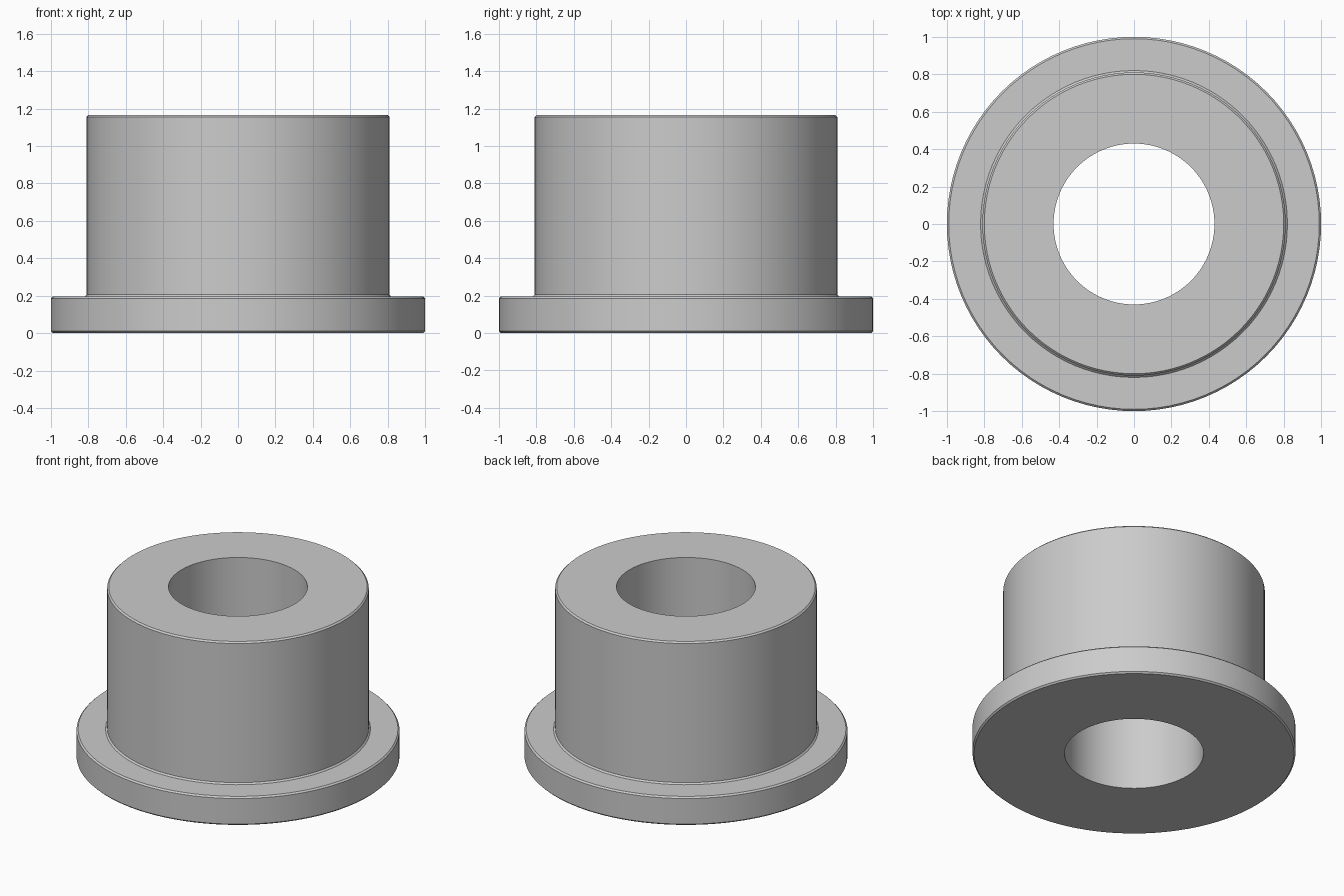
import bpy
import bmesh
import math
from mathutils import Matrix, Vector

cube = bpy.data.objects.get("Cube")
if cube:
    bpy.data.objects.remove(cube, do_unlink=True)

SEGMENTS = 96
BORE, BODY, FLANGE = 0.43, 0.81, 1.0
FLANGE_TOP, HEIGHT = 0.195, 1.165
EDGE = 0.01


def make_material(name, colour):
    mat = bpy.data.materials.new(name)
    mat.use_nodes = True
    mat.diffuse_color = colour
    mat.node_tree.nodes["Principled BSDF"].inputs["Base Color"].default_value = colour
    return mat


def lathe(name, profile, mat):
    """Revolve a closed (radius, height) profile around the z axis."""
    bm = bmesh.new()
    verts = [bm.verts.new((r, 0, z)) for r, z in profile]
    edges = [bm.edges.new((v, verts[(i + 1) % len(verts)])) for i, v in enumerate(verts)]
    bmesh.ops.spin(bm, geom=verts + edges, cent=(0, 0, 0), axis=(0, 0, 1),
                   angle=math.tau, steps=SEGMENTS, use_merge=True)
    bmesh.ops.remove_doubles(bm, verts=bm.verts, dist=0.0001)
    bmesh.ops.recalc_face_normals(bm, faces=bm.faces)
    mesh = bpy.data.meshes.new(name)
    bm.to_mesh(mesh)
    bm.free()
    mesh.materials.append(mat)
    obj = bpy.data.objects.new(name, mesh)
    bpy.context.collection.objects.link(obj)
    bpy.ops.object.select_all(action="DESELECT")
    obj.select_set(True)
    bpy.context.view_layer.objects.active = obj
    bpy.ops.object.shade_smooth_by_angle(angle=math.radians(30))
    return obj


# Flanged sleeve: bore, base flange, straight body, small edge chamfers
grey = make_material("light_grey", (0.6, 0.6, 0.6, 1))
lathe("flanged_bushing", [
    (BORE, 0),
    (FLANGE - EDGE, 0),
    (FLANGE, EDGE),
    (FLANGE, FLANGE_TOP - EDGE),
    (FLANGE - EDGE, FLANGE_TOP),
    (BODY + EDGE, FLANGE_TOP),
    (BODY, FLANGE_TOP + EDGE),
    (BODY, HEIGHT - EDGE),
    (BODY - EDGE, HEIGHT),
    (BORE, HEIGHT),
], grey)
